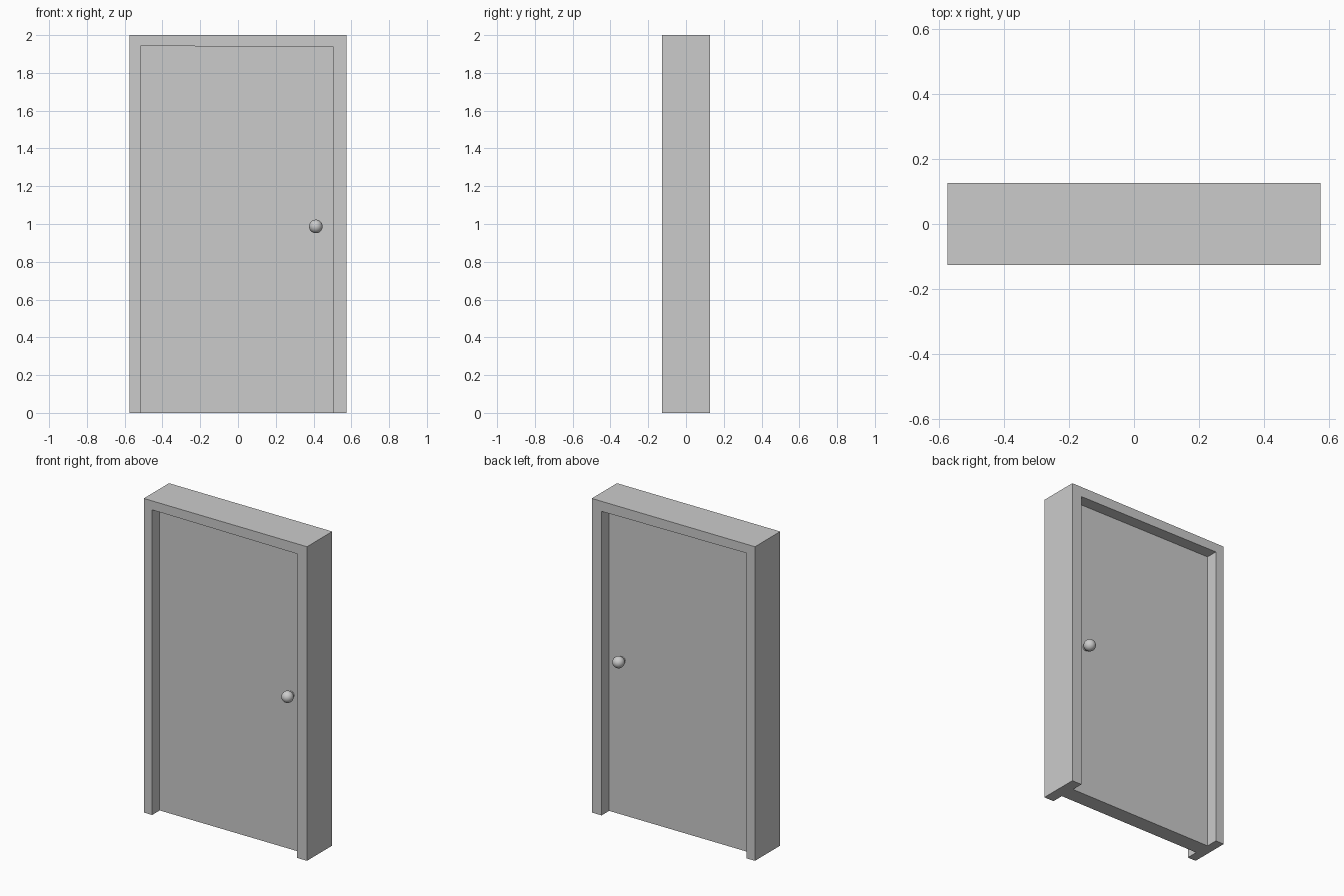
import bpy, bmesh, math

if "Cube" in bpy.data.objects:
    bpy.data.objects.remove(bpy.data.objects["Cube"])

HALF_W, HALF_D, HEIGHT = 0.575, 0.127, 2.0
LEFT, RIGHT = -0.516, 0.506            # inner edges of the opening
TOP_L, TOP_R = 1.943, 1.936            # slightly sloping lintel
DOOR_HALF = 0.051
KNOB_X, KNOB_Z = 0.412, 0.987


def prism(name, outline, half_depth):
    """Extrude an x/z outline symmetrically along y."""
    bm = bmesh.new()
    face = bm.faces.new([bm.verts.new((x, -half_depth, z)) for x, z in outline])
    ext = bmesh.ops.extrude_face_region(bm, geom=[face])
    verts = [v for v in ext["geom"] if isinstance(v, bmesh.types.BMVert)]
    bmesh.ops.translate(bm, verts=verts, vec=(0, 2 * half_depth, 0))
    bmesh.ops.recalc_face_normals(bm, faces=bm.faces)
    mesh = bpy.data.meshes.new(name)
    bm.to_mesh(mesh)
    bm.free()
    obj = bpy.data.objects.new(name, mesh)
    bpy.context.collection.objects.link(obj)
    return obj


# Frame: two jambs and a lintel in one piece
opening = [(RIGHT, 0), (RIGHT, TOP_R), (LEFT, TOP_L), (LEFT, 0)]
prism("door_frame", [(-HALF_W, 0), (-HALF_W, HEIGHT), (HALF_W, HEIGHT),
                     (HALF_W, 0)] + opening, HALF_D)

# Door panel filling the opening
prism("door_panel", opening, DOOR_HALF)

# Round knob on a short stem, on both faces
for label, side in (("front", -1), ("back", 1)):
    bpy.ops.mesh.primitive_uv_sphere_add(
        segments=32, ring_count=16, radius=0.036,
        location=(KNOB_X, side * 0.09, KNOB_Z), rotation=(math.pi / 2, 0, 0))
    knob = bpy.context.object
    knob.name = label + "_knob"
    bpy.ops.object.shade_smooth()

    bpy.ops.mesh.primitive_cylinder_add(
        vertices=24, radius=0.02, depth=0.04,
        location=(KNOB_X, side * 0.066, KNOB_Z), rotation=(math.pi / 2, 0, 0))
    stem = bpy.context.object
    stem.name = label + "_knob_stem"
    bpy.ops.object.shade_smooth_by_angle()
